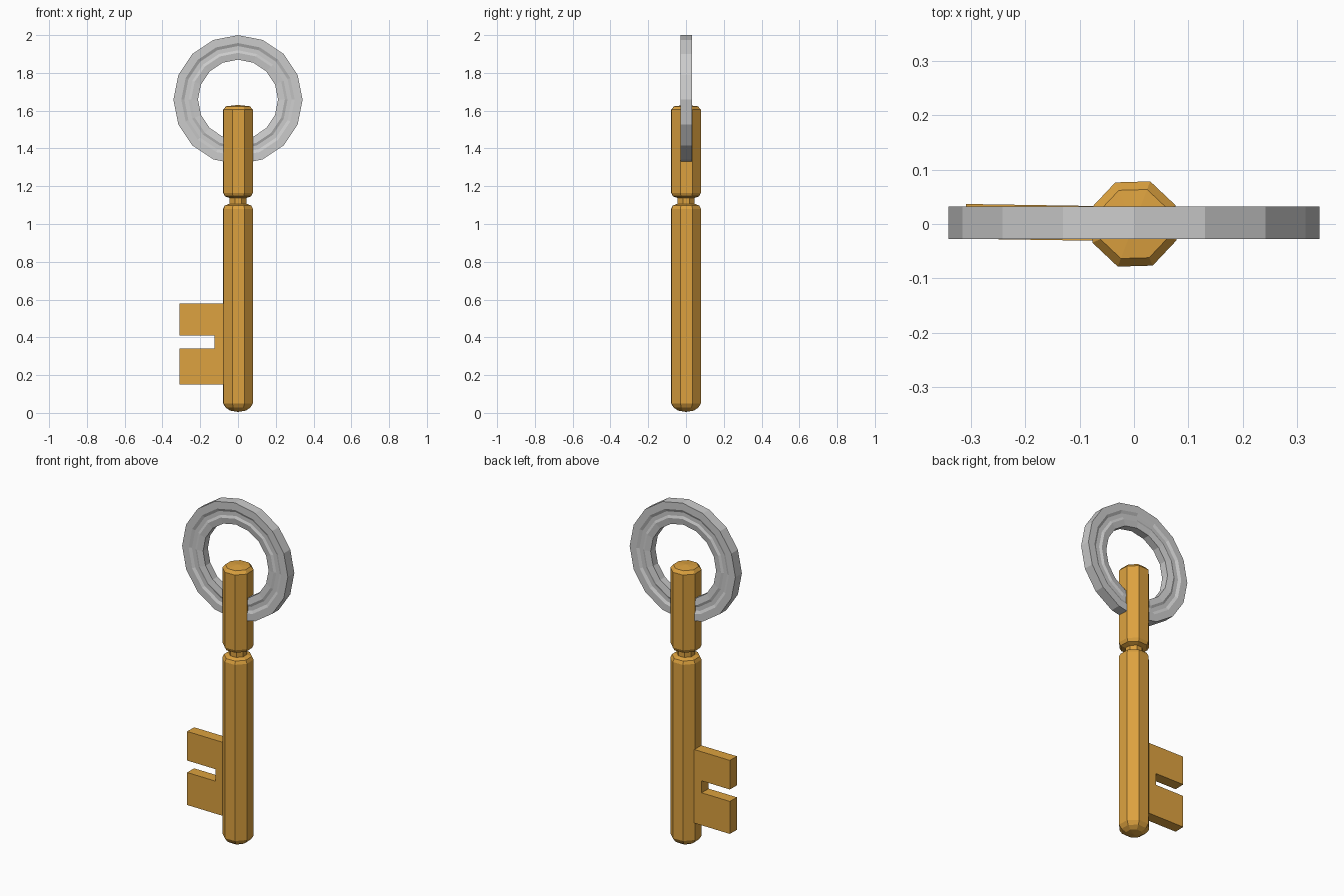
import bpy, bmesh, math

if "Cube" in bpy.data.objects:
    bpy.data.objects.remove(bpy.data.objects["Cube"])


def lathe(name, profile, sides, phase=0.0, closed=False, mat=None):
    """Spin (radius, height) points around z; radius 0 becomes a pole."""
    bm = bmesh.new()
    rows = []
    for r, h in profile:
        if r == 0:
            rows.append([bm.verts.new((0, 0, h))] * sides)
        else:
            angles = [phase + 2 * math.pi * i / sides for i in range(sides)]
            rows.append([bm.verts.new((r * math.cos(a), r * math.sin(a), h)) for a in angles])
    pairs = list(zip(rows, rows[1:]))
    if closed:
        pairs.append((rows[-1], rows[0]))
    for lo, hi in pairs:
        for i in range(sides):
            j = (i + 1) % sides
            bm.faces.new(list(dict.fromkeys((lo[i], lo[j], hi[j], hi[i]))))
    return finish(name, bm, mat)


def finish(name, bm, mat):
    bmesh.ops.recalc_face_normals(bm, faces=bm.faces)
    mesh = bpy.data.meshes.new(name)
    bm.to_mesh(mesh)
    bm.free()
    obj = bpy.data.objects.new(name, mesh)
    bpy.context.collection.objects.link(obj)
    if mat:
        mesh.materials.append(mat)
    return obj


brass = bpy.data.materials.new("brass")
brass.diffuse_color = (0.72, 0.36, 0.05, 1)
brass.use_nodes = True
brass.node_tree.nodes["Principled BSDF"].inputs["Base Color"].default_value = brass.diffuse_color

# Octagonal shaft with a narrow neck and chamfered ends
shaft_profile = [(0, 0.005), (0.045, 0.012), (0.07, 0.028), (0.084, 0.05),
                 (0.084, 1.08), (0.075, 1.098), (0.048, 1.107),
                 (0.048, 1.138), (0.075, 1.147), (0.084, 1.165),
                 (0.084, 1.605), (0.068, 1.623), (0, 1.63)]
lathe("shaft", shaft_profile, 8, math.radians(22.5 + 1.7), mat=brass)

# Notched bit, extruded from its side outline
outline = [(-0.04, 0.15), (-0.31, 0.15), (-0.31, 0.34), (-0.125, 0.34),
           (-0.125, 0.41), (-0.31, 0.41), (-0.31, 0.58), (-0.04, 0.58)]
bm = bmesh.new()
face = bm.faces.new([bm.verts.new((x, -0.032, z)) for x, z in outline])
ext = bmesh.ops.extrude_face_region(bm, geom=[face])
bmesh.ops.translate(bm, vec=(0, 0.064, 0),
                    verts=[v for v in ext["geom"] if isinstance(v, bmesh.types.BMVert)])
bit = finish("key_bit", bm, brass)
bit.rotation_euler.z = math.radians(-0.9)

# Sixteen-sided ring with a shallow groove on each face
half = [(0.342, 0.03), (0.30, 0.03), (0.284, 0.022), (0.262, 0.022),
        (0.248, 0.028), (0.212, 0.022)]
ring_profile = half + [(r, -h) for r, h in reversed(half)]
ring = lathe("ring", ring_profile, 16, closed=True)
ring.rotation_euler.x = math.pi / 2
ring.location = (0, 0.002, 1.658)
